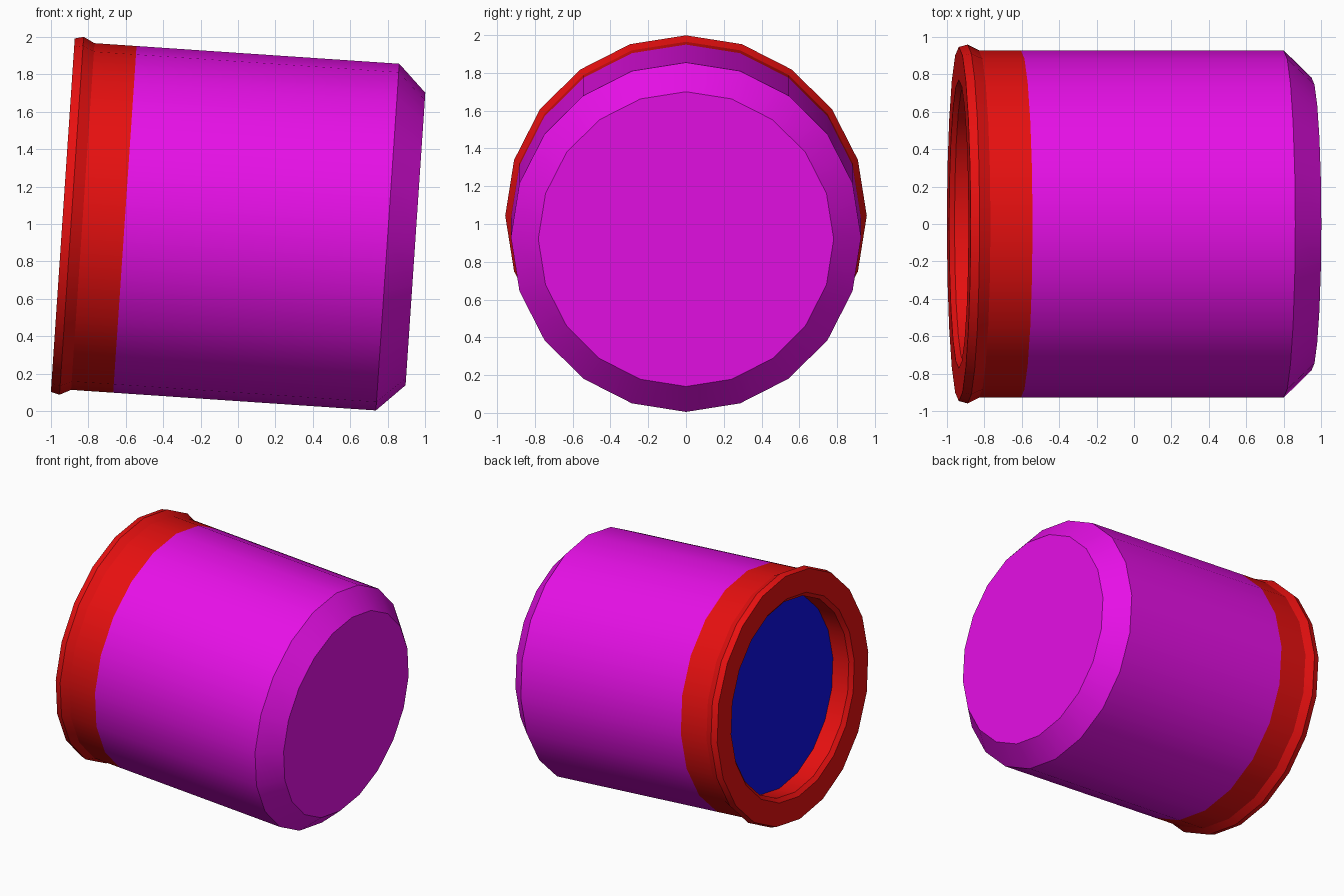
import bpy, bmesh, math
from mathutils import Vector

if "Cube" in bpy.data.objects:
    bpy.data.objects.remove(bpy.data.objects["Cube"], do_unlink=True)

SIDES = 20
TILT = math.radians(3.86)
CENTRE = Vector((0, 0, 0.984))


def material(name, colour):
    mat = bpy.data.materials.new(name)
    mat.use_nodes = True
    mat.diffuse_color = colour
    for node in mat.node_tree.nodes:
        if node.type == 'BSDF_PRINCIPLED':
            node.inputs["Base Color"].default_value = colour
    return mat


def lathe(name, profile, mat, cap_start=False, cap_end=False):
    """Spin (distance along axis, radius) points round the tilted axis."""
    bm = bmesh.new()
    rings = []
    for along, radius in profile:
        angles = [math.tau * i / SIDES for i in range(SIDES)]
        rings.append([bm.verts.new((radius * math.cos(a), radius * math.sin(a), along))
                      for a in angles])
    for low, high in zip(rings, rings[1:]):
        for i in range(SIDES):
            j = (i + 1) % SIDES
            bm.faces.new((low[i], low[j], high[j], high[i]))
    if cap_start:
        bm.faces.new(rings[0][::-1])
    if cap_end:
        bm.faces.new(rings[-1])
    mesh = bpy.data.meshes.new(name)
    bm.to_mesh(mesh)
    bm.free()
    mesh.materials.append(mat)
    obj = bpy.data.objects.new(name, mesh)
    bpy.context.collection.objects.link(obj)
    obj.location = CENTRE
    obj.rotation_euler = (0, math.pi / 2 + TILT, 0)
    bpy.ops.object.select_all(action='DESELECT')
    obj.select_set(True)
    bpy.context.view_layer.objects.active = obj
    bpy.ops.object.shade_smooth_by_angle(angle=math.radians(25))
    return obj


red = material("red", (0.8, 0.005, 0.005, 1))
magenta = material("magenta", (0.8, 0.005, 0.8, 1))
blue = material("blue", (0.005, 0.005, 0.8, 1))

# Blue disc at the bottom of the recess
lathe("recess_disc", [(-0.77, 0.74)], blue, cap_start=True)

# Red collar: recess wall, bevelled lip, flared rim, neck
lathe("collar", [(-0.77, 0.74), (-0.91, 0.74), (-0.937, 0.77), (-0.937, 0.945),
                 (-0.89, 0.957), (-0.83, 0.927), (-0.605, 0.927)], red)

# Magenta barrel with a chamfered closed end
lathe("barrel", [(-0.605, 0.927), (0.80, 0.927), (0.949, 0.782)], magenta, cap_end=True)
